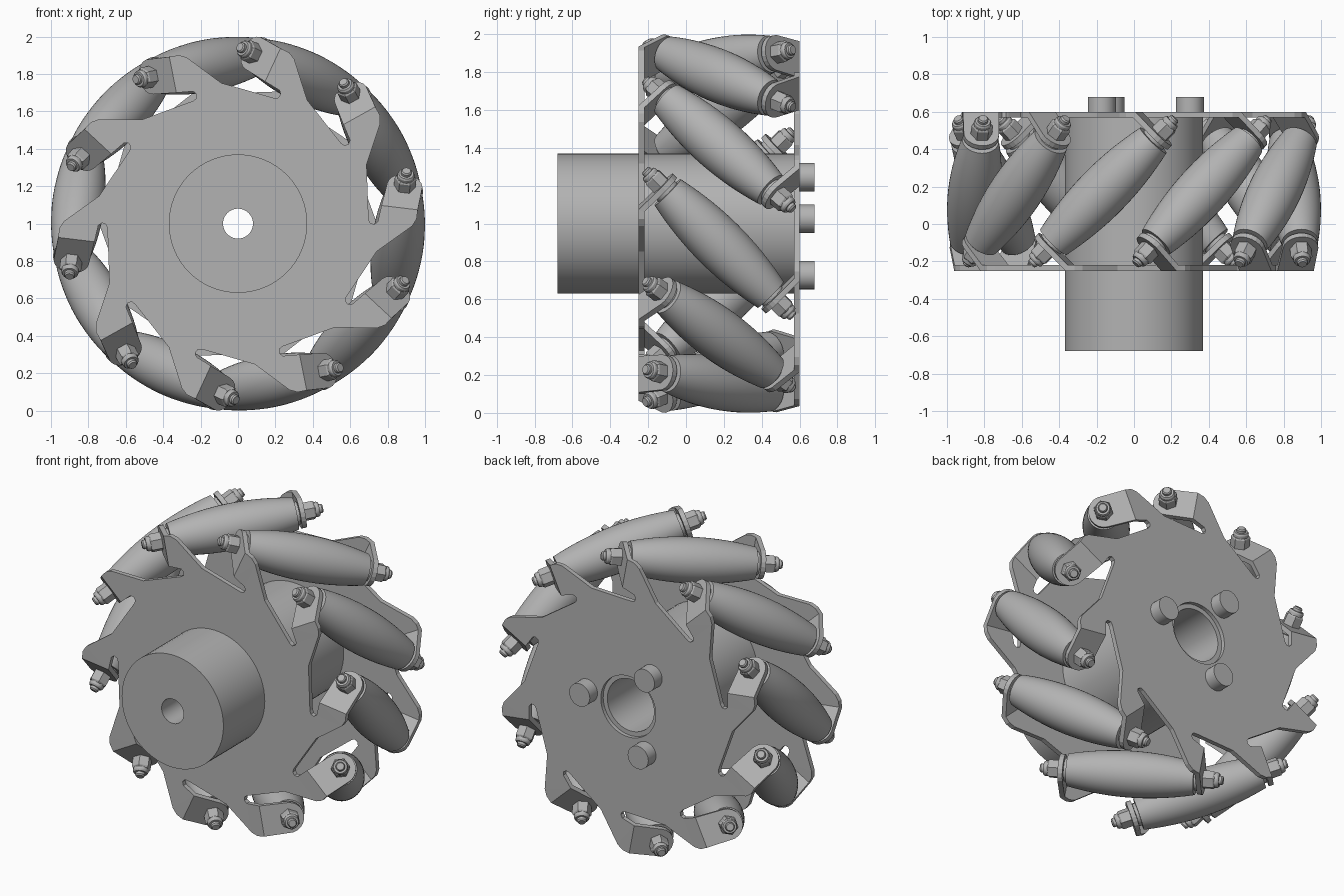
import bpy, bmesh, math
from mathutils import Matrix, Vector

cube = bpy.data.objects.get("Cube")
if cube:
    bpy.data.objects.remove(cube)

metal = bpy.data.materials.new("grey_metal")
metal.use_nodes = True
GREY = (0.45, 0.45, 0.45, 1)
metal.diffuse_color = GREY
metal.node_tree.nodes["Principled BSDF"].inputs["Base Color"].default_value = GREY

COUNT = 10                 # rollers around the wheel
STEP = math.tau / COUNT
PHASE = math.radians(65)   # angle of the first roller
ROLLER_RAD = 0.86          # distance of roller middles from the axle
MID_Y = 0.175              # middle plane of the wheel
WHEEL = Matrix.Translation((0, MID_Y, 1))


def turn(angle):
    """Rotation around the axle, counter-clockwise seen from the front."""
    return Matrix.Rotation(-angle, 4, 'Y')


def add_object(name, bm, matrix, smooth=True):
    bmesh.ops.recalc_face_normals(bm, faces=bm.faces[:])
    mesh = bpy.data.meshes.new(name)
    bm.to_mesh(mesh)
    bm.free()
    mesh.materials.append(metal)
    ob = bpy.data.objects.new(name, mesh)
    bpy.context.collection.objects.link(ob)
    ob.matrix_world = matrix
    if smooth:
        bpy.ops.object.select_all(action='DESELECT')
        ob.select_set(True)
        bpy.context.view_layer.objects.active = ob
        bpy.ops.object.shade_smooth_by_angle(angle=math.radians(30))
    return ob


def lathe(bm, profile, sides, closed=False):
    """Revolve (radius, height) points around z; open profiles get end caps."""
    rings = []
    for r, h in profile:
        rings.append([bm.verts.new((r * math.cos(math.tau * i / sides),
                                    r * math.sin(math.tau * i / sides), h))
                      for i in range(sides)])
    pairs = list(zip(rings, rings[1:]))
    if closed:
        pairs.append((rings[-1], rings[0]))
    else:
        bm.faces.new(rings[0])
        bm.faces.new(rings[-1])
    for a, b in pairs:
        for i in range(sides):
            j = (i + 1) % sides
            bm.faces.new((a[i], a[j], b[j], b[i]))


# Hub: long drum with a wide rear bore and a narrow front bore
AXLE = Matrix.Translation((0, 0, 1)) @ Matrix.Rotation(-math.pi / 2, 4, 'X')
bm = bmesh.new()
lathe(bm, [(0.37, -0.68), (0.37, 0.575), (0.17, 0.575), (0.17, -0.2),
           (0.08, -0.2), (0.08, -0.68)], 64, closed=True)
add_object("hub_drum", bm, AXLE)

# Three pegs on the rear face
for k in range(3):
    a = math.radians(5 + 120 * k)
    bm = bmesh.new()
    lathe(bm, [(0.075, 0.58), (0.075, 0.68)], 32)
    add_object(f"rear_peg_{k + 1}", bm,
               Matrix.Translation((0.3 * math.cos(a), 0, 0.3 * math.sin(a))) @ AXLE)

# Side plate: saw-tooth outline, in (radial, tangential) points for one tooth
PLATE_Y = -0.41
BEND = 0.184
TOOTH = [(0.69, 0.11), (0.70, 0.09), (0.722, 0.085), (0.74, 0.10),
         (0.75, BEND), (0.945, BEND), (0.945, 0.14), (0.925, 0.10),
         (0.755, -0.056)]


def side_plate(name, matrix):
    bm = bmesh.new()
    outline, tabs = [], []
    for k in range(COUNT):
        rot = turn(-k * STEP)
        verts = [bm.verts.new(rot @ Vector((r, PLATE_Y, t))) for r, t in TOOTH]
        outline += verts
        # Rounded tab, bent inward square to the roller axis
        tab = [verts[4]]
        for i in range(11):
            a = math.radians(-85 + 17 * i)
            u = (0.16 + 0.09 * math.cos(a)) * math.sqrt(0.5)
            tab.append(bm.verts.new(rot @ Vector(
                (ROLLER_RAD + 0.095 * math.sin(a), PLATE_Y + u, BEND + u))))
        tabs.append(tab + [verts[5]])
    hole = [bm.verts.new((0.2 * math.cos(math.tau * i / 48), PLATE_Y,
                          0.2 * math.sin(math.tau * i / 48))) for i in range(48)]
    edges = [bm.edges.new((loop[i - 1], loop[i]))
             for loop in (outline, hole) for i in range(len(loop))]
    bmesh.ops.triangle_fill(bm, use_beauty=True, edges=edges, normal=(0, -1, 0))
    bmesh.ops.dissolve_limit(bm, angle_limit=0.01, verts=[], edges=[])
    for tab in tabs:
        bm.faces.new(tab)
    ob = add_object(name, bm, matrix, smooth=False)
    mod = ob.modifiers.new("thickness", 'SOLIDIFY')
    mod.thickness = 0.03
    mod.offset = 0
    mod.use_even_offset = True


side_plate("front_plate", WHEEL @ turn(PHASE))
side_plate("rear_plate", WHEEL @ turn(PHASE) @ Matrix.Rotation(math.pi, 4, 'X'))

# Barrel profile follows the wheel's rolling circle
HALF = 0.385
barrel = [(0.07, -HALF - 0.018), (0.07, -HALF)]
for i in range(17):
    s = HALF * (i / 8 - 1)
    barrel.append((1 - math.sqrt(ROLLER_RAD ** 2 + s * s / 2), s))
barrel += [(0.07, HALF), (0.07, HALF + 0.018)]

for k in range(COUNT):
    place = (WHEEL @ turn(PHASE + k * STEP) @ Matrix.Translation((ROLLER_RAD, 0, 0))
             @ Matrix.Rotation(math.pi / 4, 4, 'X'))
    bm = bmesh.new()
    lathe(bm, barrel, 40)
    add_object(f"roller_{k + 1}", bm, place)
    # Hex nut, collar and bolt tip at each end
    for end, flip in (("rear", math.pi), ("front", 0)):
        bm = bmesh.new()
        lathe(bm, [(0.058, 0.43), (0.058, 0.495), (0.05, 0.505)], 6)
        lathe(bm, [(0.046, 0.5), (0.046, 0.52), (0.04, 0.53)], 24)
        lathe(bm, [(0.028, 0.39), (0.028, 0.545), (0.022, 0.553)], 20)
        add_object(f"{end}_nut_{k + 1}", bm, place @ Matrix.Rotation(flip, 4, 'X'))
